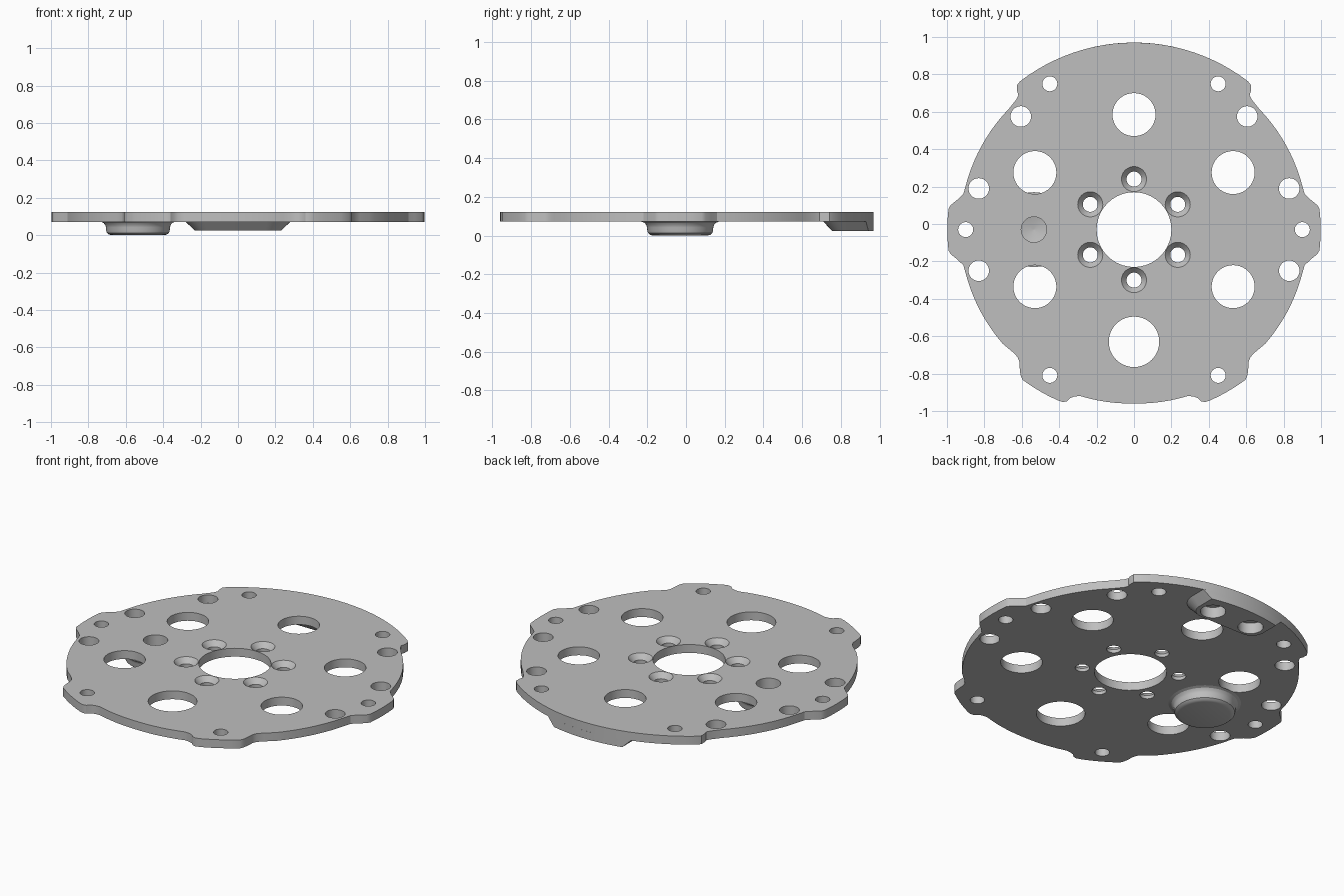
import bpy, bmesh
from math import sin, cos, pi, radians, sqrt

if "Cube" in bpy.data.objects:
    bpy.data.objects.remove(bpy.data.objects["Cube"], do_unlink=True)

CY = -0.03                   # disc centre in y
BOTTOM, TOP = 0.072, 0.123   # plate faces
BASE = 0.93                  # rim radius between lugs

steel = bpy.data.materials.new("steel_grey")
steel.use_nodes = True
grey = (0.52, 0.52, 0.52, 1)
steel.diffuse_color = grey
steel.node_tree.nodes["Principled BSDF"].inputs["Base Color"].default_value = grey


def finish(bm, name):
    bmesh.ops.recalc_face_normals(bm, faces=bm.faces)
    mesh = bpy.data.meshes.new(name)
    bm.to_mesh(mesh)
    bm.free()
    mesh.materials.append(steel)
    obj = bpy.data.objects.new(name, mesh)
    bpy.context.collection.objects.link(obj)
    return obj


def loft(bm, rings):
    """Skin a stack of equal point rings and cap both ends."""
    rows = [[bm.verts.new(p) for p in ring] for ring in rings]
    n = len(rows[0])
    for low, high in zip(rows, rows[1:]):
        for i in range(n):
            j = (i + 1) % n
            bm.faces.new((low[i], low[j], high[j], high[i]))
    bm.faces.new(rows[0][::-1])
    bm.faces.new(rows[-1])


def lathe(bm, x, y, profile, segs=40):
    angles = [2 * pi * i / segs for i in range(segs)]
    loft(bm, [[(x + r * cos(a), y + r * sin(a), z) for a in angles] for r, z in profile])


def activate(obj):
    bpy.ops.object.select_all(action='DESELECT')
    obj.select_set(True)
    bpy.context.view_layer.objects.active = obj


def cut(obj, cutter):
    activate(obj)
    mod = obj.modifiers.new("holes", 'BOOLEAN')
    mod.operation = 'DIFFERENCE'
    mod.solver = 'EXACT'
    mod.object = cutter
    bpy.ops.object.modifier_apply(modifier=mod.name)


# Rim outline, right half: (degrees, radius), lugs with eased shoulders
side_lug = [(14, BASE), (11.8, .932), (9.6, .958), (7.6, .989), (6.4, .998)]
keys = [(-90, BASE), (-72, .935), (-70.3, .948), (-69.3, .962), (-68.6, .986),
        (-67.6, .997), (-66, 1), (-53.5, 1), (-52.4, .991), (-51.2, .973),
        (-49, .935), (-47.6, .923), (-45, .922), (-41, BASE)]
keys += [(-a, r) for a, r in side_lug] + [(a, r) for a, r in reversed(side_lug)]
keys += [(44, BASE), (47.8, .938), (49.3, .948), (49.8, .968),
         (51, .994), (52.5, 1), (90, 1)]
half = []
for (a0, r0), (a1, r1) in zip(keys, keys[1:]):
    steps = max(1, round((a1 - a0) / 3))
    for s in range(steps):
        t = s / steps
        half.append((a0 + (a1 - a0) * t, r0 + (r1 - r0) * t))
half.append(keys[-1])
polar = half + [(180 - a, r) for a, r in half[-2:0:-1]]
outline = [(r * cos(radians(a)), CY + r * sin(radians(a))) for a, r in polar]

bm = bmesh.new()
loft(bm, [[(x, y, z) for x, y in outline] for z in (BOTTOM, TOP)])
plate = finish(bm, "plate")

# Underside pad: drafted sides, rounded inner corners, outer edge on the rim


def pad_ring(w, y0, rad, z):
    pts = []
    for sx, start in ((-1, pi), (1, 1.5 * pi)):
        for i in range(9):
            a = start + i * pi / 16
            pts.append((sx * (w - rad) + rad * cos(a), y0 + rad + rad * sin(a), z))
    for i in range(17):
        x = w * (1 - i / 8)
        pts.append((x, CY + sqrt(1 - x * x), z))
    return pts


bm = bmesh.new()
loft(bm, [pad_ring(.23, .755, .08, .024), pad_ring(.28, .71, .125, BOTTOM)])
pad = finish(bm, "underside_pad")

# Round boss under the plate with a blind, cone-bottomed bore
BX, BORE = -.535, .068
bm = bmesh.new()
lathe(bm, BX, CY, [(.14, 0), (.155, .004), (.166, .013), (.17, .026), (.171, .042),
                   (.175, .055), (.184, .066), (.2, BOTTOM), (BORE, BOTTOM),
                   (BORE, .045), (.004, .03)], 64)
boss = finish(bm, "round_boss")

# Hole cutter
bm = bmesh.new()


def hole(x, y, r, low=-.1, high=.2):
    lathe(bm, x, y, [(r, low), (r, high)])


hole(0, CY, .2)
hole(0, .585, .115)
hole(0, -.63, .135)
hole(BX, CY, BORE, .05)
for s in (-1, 1):
    hole(s * .605, .575, .055)
    hole(s * .135, .84, .07, high=.09)
    for v in (-1, 1):
        hole(s * .53, CY + v * .305, .115)
        hole(s * .83, CY + v * .22, .055)
for k in range(6):
    a = k * pi / 3
    hole(.9 * cos(a), CY + .9 * sin(a), .04)
    # countersunk screw holes around the centre
    a += pi / 6
    lathe(bm, .27 * cos(a), CY + .27 * sin(a),
          [(.04, -.1), (.04, .092), (.067, TOP), (.067, .2)])
cutter = finish(bm, "hole_cutter")
cutter.hide_render = True

cut(plate, cutter)
cut(pad, cutter)
bpy.data.objects.remove(cutter, do_unlink=True)

for obj in (plate, pad, boss):
    activate(obj)
    bpy.ops.object.shade_smooth_by_angle(angle=radians(30))
